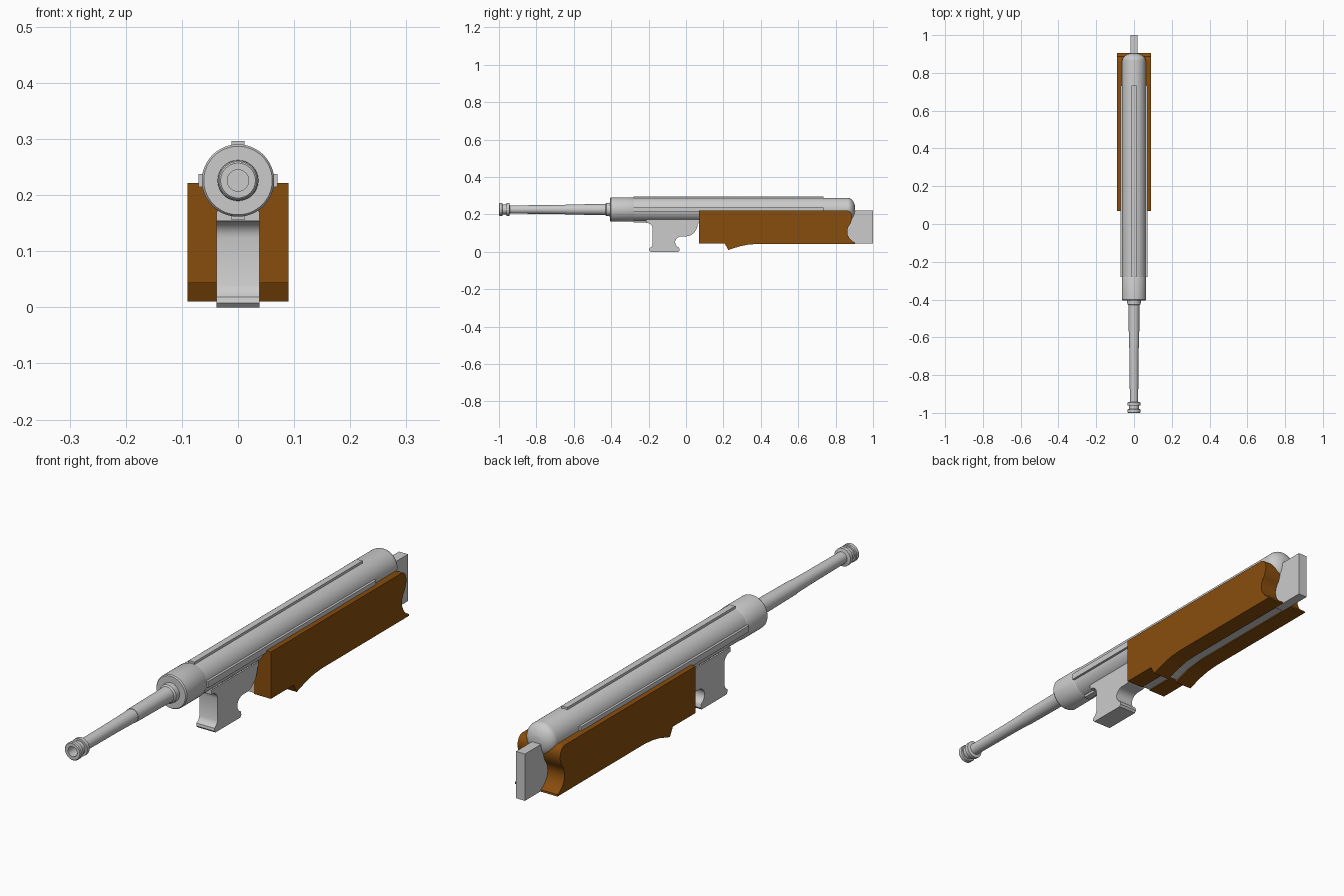
import bpy, bmesh, math

if "Cube" in bpy.data.objects:
    bpy.data.objects.remove(bpy.data.objects["Cube"])

AXIS_Z = 0.226


def material(name, color):
    m = bpy.data.materials.new(name)
    m.diffuse_color = color
    m.use_nodes = True
    m.node_tree.nodes["Principled BSDF"].inputs["Base Color"].default_value = m.diffuse_color
    return m


WOOD = material("wood", (0.25, 0.075, 0.004, 1))


def finish(name, bm, mat=None):
    bmesh.ops.recalc_face_normals(bm, faces=bm.faces[:])
    mesh = bpy.data.meshes.new(name)
    bm.to_mesh(mesh)
    bm.free()
    ob = bpy.data.objects.new(name, mesh)
    bpy.context.collection.objects.link(ob)
    if mat:
        mesh.materials.append(mat)
    bpy.ops.object.select_all(action='DESELECT')
    ob.select_set(True)
    bpy.context.view_layer.objects.active = ob
    bpy.ops.object.shade_smooth_by_angle(angle=math.radians(30))
    return ob


def lathe(name, profile, sides=48):
    """Revolve (y, radius) points about the long axis; radius 0 closes an end."""
    bm = bmesh.new()
    rings = []
    for y, r in profile:
        if r == 0:
            rings.append([bm.verts.new((0, y, AXIS_Z))] * sides)
        else:
            rings.append([bm.verts.new((r * math.cos(a), y, AXIS_Z + r * math.sin(a)))
                          for a in (math.tau * i / sides for i in range(sides))])
    for a, b in zip(rings, rings[1:]):
        for i in range(sides):
            j = (i + 1) % sides
            bm.faces.new(dict.fromkeys((a[i], a[j], b[j], b[i])))
    return finish(name, bm)


def slab(name, outline, x0, x1, mat=None):
    """Extrude a closed (y, z) outline from x0 to x1."""
    bm = bmesh.new()
    face = bm.faces.new([bm.verts.new((x0, y, z)) for y, z in outline])
    new = bmesh.ops.extrude_face_region(bm, geom=[face])["geom"]
    bmesh.ops.translate(bm, vec=(x1 - x0, 0, 0),
                        verts=[v for v in new if isinstance(v, bmesh.types.BMVert)])
    return finish(name, bm, mat)


def arc(cy, cz, ry, rz, a0, a1, n=8):
    return [(cy + ry * math.cos(math.radians(a0 + (a1 - a0) * i / n)),
             cz + rz * math.sin(math.radians(a0 + (a1 - a0) * i / n))) for i in range(n + 1)]


# Receiver tube with domed rear cap
lathe("receiver_tube", [(-0.30, 0), (-0.30, 0.0625)]
      + arc(0.865, 0, 0.04, 0.0625, 90, 25, 8) + [(0.903, 0.02), (0.903, 0)])

# Front collar
lathe("front_collar", [(-0.405, 0), (-0.405, 0.061), (-0.40, 0.0645), (-0.285, 0.0645), (-0.28, 0.0625), (-0.28, 0)])

# Barrel with stepped base, muzzle rings and bore
lathe("barrel", [(-0.85, 0), (-0.85, 0.019), (-1.0, 0.019), (-1.0, 0.031), (-0.997, 0.034),
                 (-0.983, 0.034), (-0.98, 0.031), (-0.98, 0.026), (-0.96, 0.026), (-0.96, 0.034),
                 (-0.945, 0.034), (-0.942, 0.022), (-0.74, 0.0235), (-0.64, 0.0255), (-0.64, 0.027),
                 (-0.46, 0.029), (-0.43, 0.030), (-0.425, 0.0355), (-0.40, 0.0365), (-0.40, 0)])

# Four long ribs around the receiver
for k, side in enumerate(("right", "top", "left", "bottom")):
    bm = bmesh.new()
    bmesh.ops.create_cube(bm, size=1)
    for v in bm.verts:
        r, t = 0.065 + v.co.x * 0.011, v.co.z * 0.024
        a = k * math.pi / 2
        v.co = (r * math.cos(a) - t * math.sin(a), 0.227 + v.co.y * 1.015,
                AXIS_Z + r * math.sin(a) + t * math.cos(a))
    finish(side + "_rib", bm)

# Lower housing with flared foot
slab("lower_housing",
     [(-0.215, 0.172), (-0.215, 0.154)] + arc(-0.21, 0.124, 0.032, 0.03, 90, 0, 6)
     + [(-0.178, 0.04), (-0.184, 0.027), (-0.196, 0.018), (-0.198, 0.008), (-0.19, 0),
        (-0.04, 0), (-0.034, 0.008), (-0.036, 0.018)]
     + arc(-0.024, 0.051, 0.034, 0.031, 245, 95, 8)
     + arc(-0.005, 0.15, 0.068, 0.068, -85, 0, 8)
     + [(0.07, 0.154), (0.07, 0.172)], -0.038, 0.038)

# Stock outline: toothed underside, then the scooped rear edge
front_and_tooth = [(0.07, 0.222), (0.07, 0.043), (0.208, 0.043), (0.226, 0.01),
                   (0.29, 0.030), (0.33, 0.038), (0.38, 0.042)]
rear_edge = ([(0.905, 0.042)] + arc(0.935, 0.108, 0.073, 0.065, 245, 140, 10)
             + [(0.884, 0.162), (0.889, 0.178), (0.888, 0.195)]
             + arc(0.858, 0.195, 0.029, 0.027, 15, 90, 5))
for side, s in (("left", -1), ("right", 1)):
    slab(side + "_stock_panel", front_and_tooth + rear_edge, s * 0.019, s * 0.09, WOOD)

# Central spine and rear plate between the panels
slab("stock_spine", [(0.07, 0.222), (0.07, 0.047), (0.21, 0.047), (0.23, 0.018), (0.29, 0.036),
                     (0.38, 0.046), (0.86, 0.046), (0.86, 0.043), (1.0, 0.043), (1.0, 0.222)],
     -0.019, 0.019)
